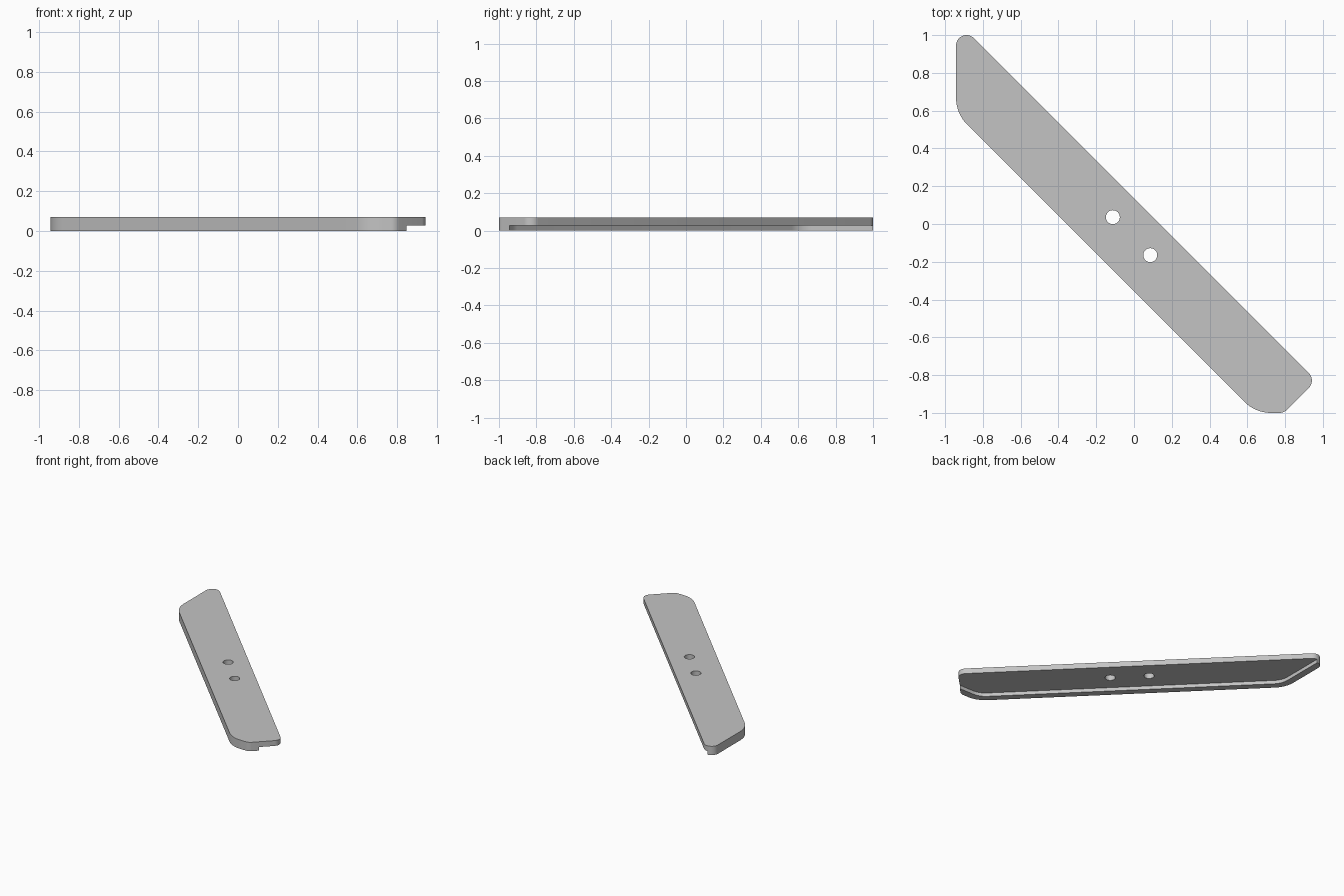
import bpy, bmesh, math
from mathutils import Vector

cube = bpy.data.objects.get("Cube")
if cube:
    bpy.data.objects.remove(cube)

HEIGHT, STEP, LIP = 0.07, 0.028, 0.055
LEFT, FRONT = -0.942, -1.0
LOW, HIGH, TIP = -0.357, 0.136, 1.793   # x+y of both long edges, x-y of the slanted end

steel = bpy.data.materials.new("grey_steel")
steel.use_nodes = True
colour = (0.55, 0.55, 0.55, 1)
steel.diffuse_color = colour
steel.node_tree.nodes["Principled BSDF"].inputs["Base Color"].default_value = colour


def rounded(corners, steps=12):
    """Round each (x, y, radius) corner of a counter-clockwise convex outline."""
    pts = []
    for i, (x, y, r) in enumerate(corners):
        p = Vector((x, y))
        if r == 0:
            pts.append(p)
            continue
        a = (Vector(corners[i - 1][:2]) - p).normalized()
        b = (Vector(corners[(i + 1) % len(corners)][:2]) - p).normalized()
        half = a.angle(b) / 2
        centre = p + (a + b).normalized() * r / math.sin(half)
        start = p + a * r / math.tan(half) - centre
        turn = math.pi - 2 * half
        for k in range(steps + 1):
            t = turn * k / steps
            c, s = math.cos(t), math.sin(t)
            pts.append(centre + Vector((start.x * c - start.y * s,
                                        start.x * s + start.y * c)))
    return pts


def prism(name, pts, z0, z1):
    bm = bmesh.new()
    base = bm.faces.new([bm.verts.new((p[0], p[1], z0)) for p in pts])
    top = bmesh.ops.extrude_face_region(bm, geom=[base])["geom"]
    bmesh.ops.translate(bm, vec=(0, 0, z1 - z0),
                        verts=[v for v in top if isinstance(v, bmesh.types.BMVert)])
    bmesh.ops.recalc_face_normals(bm, faces=bm.faces)
    mesh = bpy.data.meshes.new(name)
    bm.to_mesh(mesh)
    bm.free()
    mesh.materials.append(steel)
    obj = bpy.data.objects.new(name, mesh)
    bpy.context.collection.objects.link(obj)
    return obj


# Blade plate with rounded corners
blade = prism("blade_plate", rounded([
    (LEFT, HIGH - LEFT, LIP),
    (LEFT, LOW - LEFT, 0.2),
    (LOW - FRONT, FRONT, 0.2),
    (TIP + FRONT, FRONT, LIP),
    ((HIGH + TIP) / 2, (HIGH - TIP) / 2, LIP),
]), 0, HEIGHT)

# Underside recess, leaving a lip along the outer edge
inner_low = LOW + LIP * math.sqrt(2)
inner_x, inner_y = LEFT + LIP, FRONT + LIP
cutters = [prism("recess_cutter", rounded([
    (inner_x, 1.3, 0),
    (inner_x, inner_low - inner_x, 0.2 - LIP),
    (inner_low - inner_y, inner_y, 0.2 - LIP),
    (1.3, inner_y, 0),
    (1.3, 1.3, 0),
]), -0.1, STEP)]

# Two bolt holes
for x, y in ((-0.112, 0.036), (0.086, -0.165)):
    ring = [(x + 0.037 * math.cos(math.tau * k / 32),
             y + 0.037 * math.sin(math.tau * k / 32)) for k in range(32)]
    cutters.append(prism("bolt_hole_cutter", ring, -0.2, 0.2))

bpy.ops.object.select_all(action="DESELECT")
blade.select_set(True)
bpy.context.view_layer.objects.active = blade
for cutter in cutters:
    cutter.hide_render = True
    mod = blade.modifiers.new("cut", "BOOLEAN")
    mod.operation = "DIFFERENCE"
    mod.solver = "EXACT"
    mod.object = cutter
    bpy.ops.object.modifier_apply(modifier=mod.name)
    bpy.data.objects.remove(cutter)

bpy.ops.object.shade_smooth_by_angle(angle=math.radians(30))
